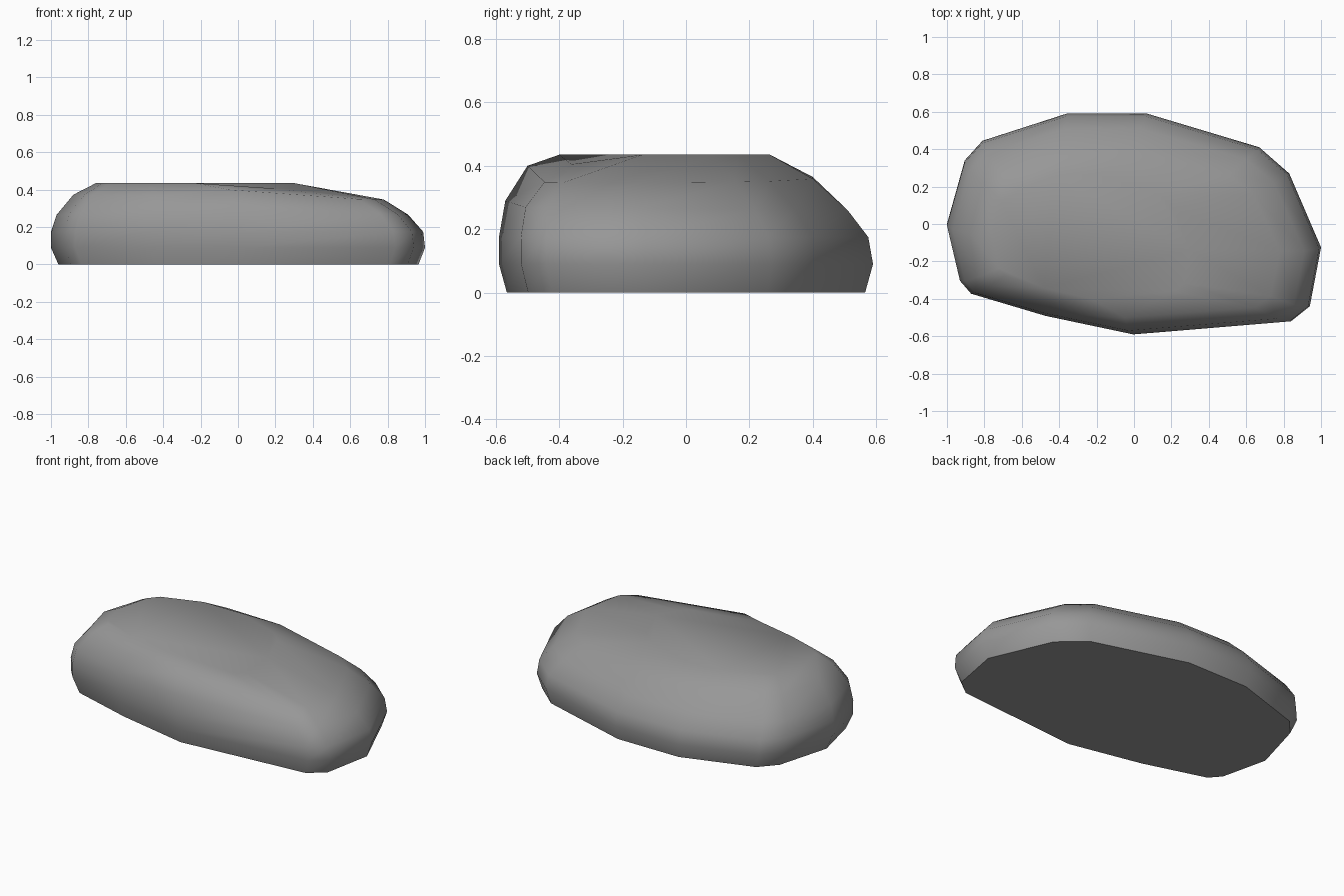
import bpy, bmesh

if "Cube" in bpy.data.objects:
    bpy.data.objects.remove(bpy.data.objects["Cube"])

# Plan outline of the stone, counter-clockwise from the left tip
outline = [(-1, 0), (-0.93, -0.30), (-0.87, -0.37), (-0.47, -0.49), (0, -0.59),
           (0.84, -0.52), (0.94, -0.44), (1, -0.125), (0.83, 0.27), (0.67, 0.41),
           (0.07, 0.59), (-0.36, 0.59), (-0.81, 0.445), (-0.905, 0.34)]

# Stacked rings: left, right, front, back, height, x tilt, y tilt
rings = [(-0.96, 0.965, -0.565, 0.565, 0.0, 0, 0),
         (-1.0, 1.0, -0.59, 0.59, 0.09, 0, 0),
         (-1.0, 0.99, -0.59, 0.575, 0.175, 0, 0),
         (-0.97, 0.91, -0.57, 0.51, 0.265, 0, -0.005),
         (-0.88, 0.78, -0.50, 0.40, 0.36, -0.013, 0),
         (-0.76, 0.30, -0.40, 0.265, 0.435, 0, 0)]

bm = bmesh.new()
layers = []
for xl, xr, yf, yb, z, tx, ty in rings:
    layers.append([bm.verts.new((xl + (x + 1) / 2 * (xr - xl),
                                 yf + (y + 0.59) / 1.18 * (yb - yf),
                                 z + tx * x + ty * y / 0.59)) for x, y in outline])

# Raised shoulder at the middle of the front, worn front-right corner
layers[3][4].co.z += 0.02
layers[4][4].co.z += 0.04
for i in (5, 6):
    layers[5][i].co.z -= 0.03

# Sides between rings, then base and top
n = len(outline)
for a, b in zip(layers, layers[1:]):
    for i in range(n):
        j = (i + 1) % n
        bm.faces.new((a[i], a[j], b[j], b[i]))
bm.faces.new(layers[0][::-1])
bm.faces.new(layers[-1])
bmesh.ops.recalc_face_normals(bm, faces=bm.faces)

mesh = bpy.data.meshes.new("stone")
bm.to_mesh(mesh)
bm.free()
stone = bpy.data.objects.new("stone", mesh)
bpy.context.collection.objects.link(stone)

# Dark grey stone
mat = bpy.data.materials.new("dark_grey")
mat.diffuse_color = (0.31, 0.31, 0.31, 1)
mat.use_nodes = True
mat.node_tree.nodes["Principled BSDF"].inputs["Base Color"].default_value = mat.diffuse_color
mesh.materials.append(mat)

# Smooth body with a crisp base edge
bpy.context.view_layer.objects.active = stone
stone.select_set(True)
bpy.ops.object.shade_smooth_by_angle(angle=1.05)
